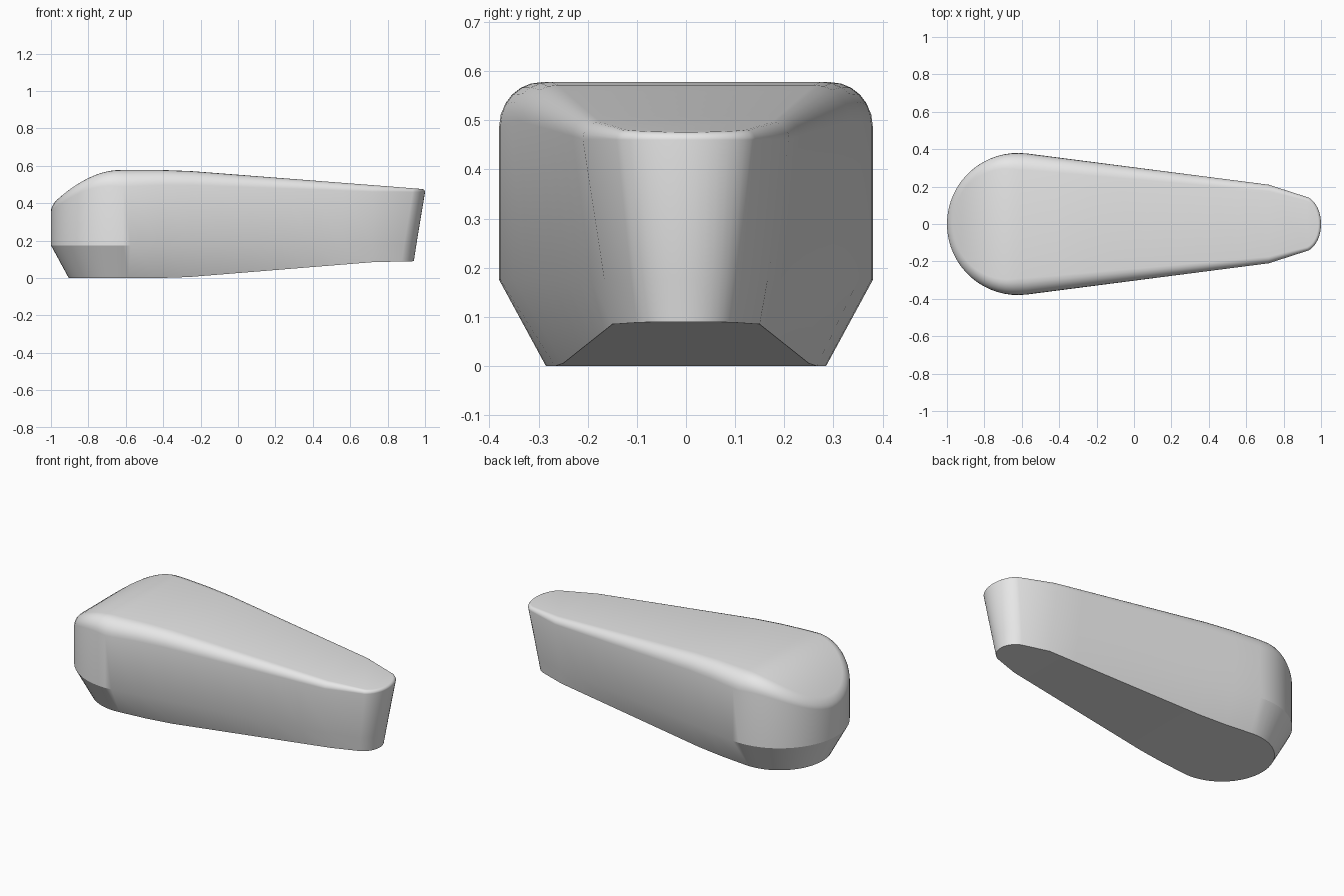
import bpy
import bmesh
from math import cos, sin, pi, radians
from mathutils import Vector

cube = bpy.data.objects.get("Cube")
if cube:
    bpy.data.objects.remove(cube, do_unlink=True)

BACK_X = -0.62   # centre of the round rear end
KINK_X = 0.72    # where the long taper turns into the nose


def interp(x, stops):
    """Piecewise linear lookup."""
    for (x0, v0), (x1, v1) in zip(stops, stops[1:]):
        if x <= x1:
            return v0 + (v1 - v0) * max(0, x - x0) / (x1 - x0)
    return stops[-1][1]


def top_height(x):
    if x < -0.63:
        return 0.578 - 0.19 * ((-0.63 - x) / 0.37) ** 1.9
    return interp(x, [(-0.33, 0.578), (1, 0.475)])


def bottom_height(x):
    return interp(x, [(-0.33, 0), (KINK_X, 0.085), (0.94, 0.09)])


def fillet(x):
    return interp(x, [(-1, 0.03), (BACK_X, 0.09), (KINK_X, 0.035), (1, 0.015)])


def half_outline(radius, kink_width, tip):
    """Plan outline from the rear centre, along one side, to the nose centre."""
    pts = []
    for k in range(17):
        a = pi - k / 16 * radians(97)
        pts.append(Vector((BACK_X + radius * cos(a), radius * sin(a))))
    start, end = pts[-1], Vector((KINK_X, kink_width))
    pts += [start.lerp(end, k / 8) for k in range(1, 9)]
    nose_width = 0.15 * kink_width / 0.21
    for k in range(9):
        a = radians(70) * (1 - k / 8)
        pts.append(Vector((tip - 0.1 + 0.1 * cos(a), nose_width * sin(a))))
    pts[0].y = pts[-1].y = 0
    return pts


# Stacked outlines: base, chamfer, then the rounded shoulder
base = [(p.x, p.y, bottom_height(p.x)) for p in half_outline(0.285, 0.15, 0.94)]
chamfer = [(p.x, p.y, 0.175) for p in half_outline(0.38, 0.166, 0.953)]
rings = [base, chamfer]
shoulder = half_outline(0.38, 0.21, 1.0)
for step in range(7):
    a = step / 6 * pi / 2
    ring = []
    for p in shoulder:
        f = fillet(p.x)
        spine = Vector((min(max(p.x, BACK_X), 0.85), 0))
        q = p + (spine - p).normalized() * f * (1 - cos(a))
        ring.append((q.x, q.y, top_height(q.x) - f * (1 - sin(a))))
    rings.append(ring)

# Loft the rings and close both ends with crosswise strips
bm = bmesh.new()
n = len(shoulder) - 1
m = 2 * n
loops = []
for ring in rings:
    full = ring + [(x, -y, z) for x, y, z in ring[n - 1:0:-1]]
    loops.append([bm.verts.new(c) for c in full])
for lower, upper in zip(loops, loops[1:]):
    for i in range(m):
        j = (i + 1) % m
        bm.faces.new((lower[i], lower[j], upper[j], upper[i]))
for loop in (loops[0], loops[-1]):
    for i in range(n):
        strip = [loop[i], loop[i + 1], loop[m - i - 1], loop[(m - i) % m]]
        bm.faces.new(list(dict.fromkeys(strip)))
bmesh.ops.recalc_face_normals(bm, faces=bm.faces[:])

mesh = bpy.data.meshes.new("tapered_body")
bm.to_mesh(mesh)
bm.free()
body = bpy.data.objects.new("tapered_body", mesh)
bpy.context.scene.collection.objects.link(body)

# Plain grey finish
grey = bpy.data.materials.new("light_grey")
grey.use_nodes = True
colour = (0.8, 0.8, 0.8, 1)
grey.diffuse_color = colour
shader = next(nd for nd in grey.node_tree.nodes if nd.type == 'BSDF_PRINCIPLED')
shader.inputs["Base Color"].default_value = colour
mesh.materials.append(grey)

bpy.ops.object.select_all(action='DESELECT')
body.select_set(True)
bpy.context.view_layer.objects.active = body
bpy.ops.object.shade_smooth_by_angle(angle=radians(28))
